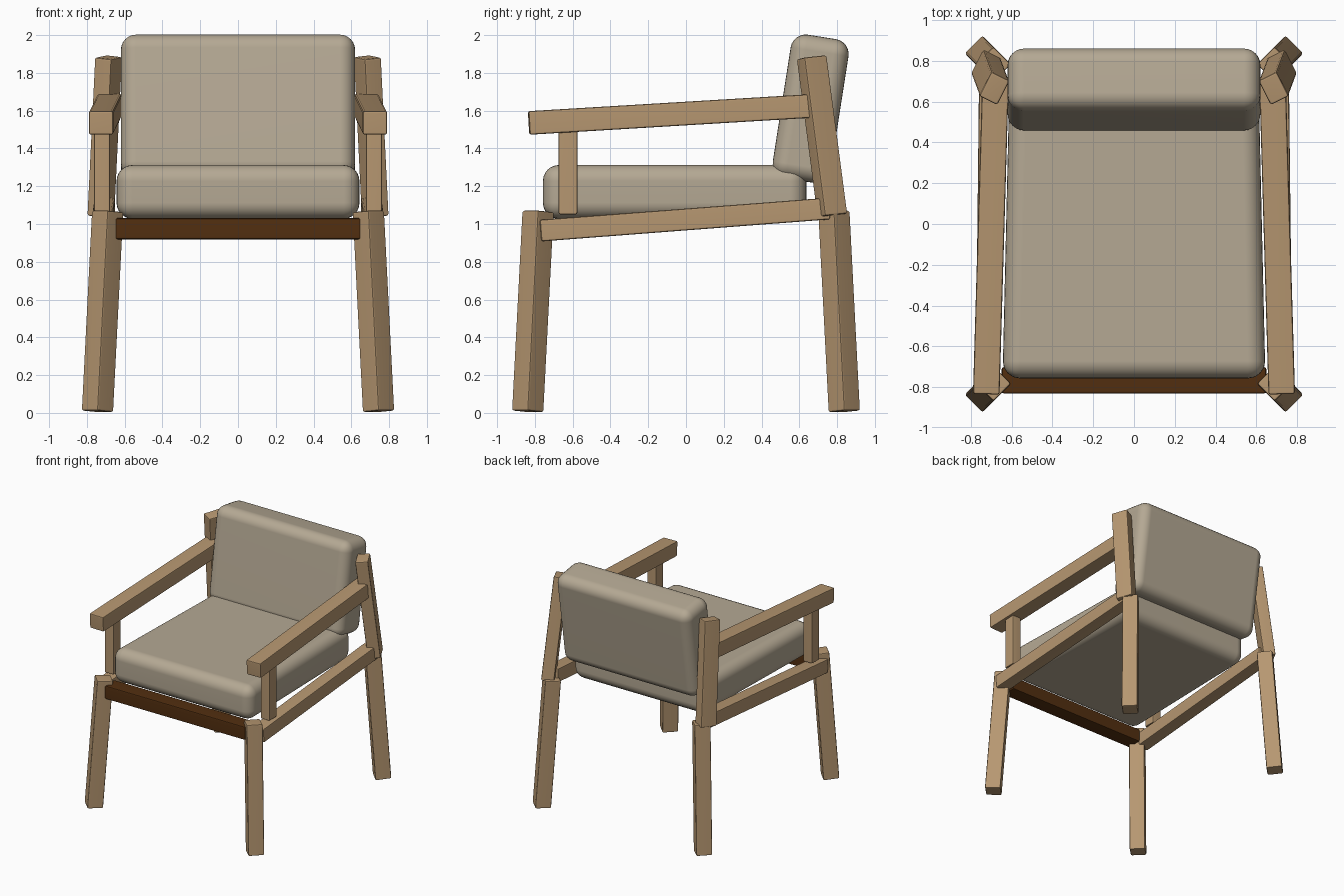
import bpy, bmesh, math
from mathutils import Matrix, Vector

cube = bpy.data.objects.get("Cube")
if cube:
    bpy.data.objects.remove(cube, do_unlink=True)


def material(name, rgb):
    m = bpy.data.materials.new(name)
    m.use_nodes = True
    m.diffuse_color = (*rgb, 1)
    m.node_tree.nodes["Principled BSDF"].inputs["Base Color"].default_value = (*rgb, 1)
    return m


WOOD = material("light wood", (0.47, 0.31, 0.165))
DARK = material("dark wood", (0.085, 0.028, 0.005))
FABRIC = material("beige fabric", (0.46, 0.395, 0.295))


def block(name, size, matrix, mat, bevel, segments, mirror=False, taper=1.0):
    """Box with rounded edges; taper narrows its +y end in x."""
    bm = bmesh.new()
    bmesh.ops.create_cube(bm, size=1)
    for v in bm.verts:
        if v.co.y > 0:
            v.co.x *= taper
        v.co = Vector(a * b for a, b in zip(v.co, size))
    bmesh.ops.bevel(bm, geom=bm.edges[:], offset=bevel, segments=segments,
                    profile=0.5, affect='EDGES')
    bm.transform(matrix)
    bmesh.ops.recalc_face_normals(bm, faces=bm.faces[:])
    mesh = bpy.data.meshes.new(name)
    bm.to_mesh(mesh)
    bm.free()
    mesh.materials.append(mat)
    ob = bpy.data.objects.new(name, mesh)
    bpy.context.collection.objects.link(ob)
    bpy.ops.object.select_all(action='DESELECT')
    ob.select_set(True)
    bpy.context.view_layer.objects.active = ob
    bpy.ops.object.shade_smooth_by_angle(angle=math.radians(40))
    if mirror:
        ob.modifiers.new("Mirror", 'MIRROR')
    ob.modifiers.new("Weighted Normal", 'WEIGHTED_NORMAL').keep_sharp = True
    return ob


def beam(name, start, end, width, depth, turn=0):
    """Mirrored timber from start to end; turn rotates its width direction about z."""
    start, end = Vector(start), Vector(end)
    axis = (end - start).normalized()
    side = Vector((math.cos(math.radians(turn)), math.sin(math.radians(turn)), 0))
    side = (side - axis * side.dot(axis)).normalized()
    rot = Matrix((side, axis.cross(side), axis)).transposed().to_4x4()
    return block(name, (width, depth, (end - start).length),
                 Matrix.Translation((start + end) / 2) @ rot, WOOD, 0.011, 2, mirror=True)


# Splayed legs, set corner-on
for name, s in (("front_legs", -1), ("back_legs", 1)):
    beam(name, (0.744, s * 0.838, 0.008), (0.69, s * 0.783, 1.067), 0.123, 0.123, 45)

# Side frames
beam("side_rails", (0.722, -0.77, 0.965), (0.705, 0.76, 1.082), 0.11, 0.115)
beam("armrests", (0.725, -0.832, 1.535), (0.68, 0.70, 1.627), 0.13, 0.125)
beam("arm_supports", (0.72, -0.625, 1.05), (0.72, -0.625, 1.50), 0.085, 0.1)
beam("back_posts", (0.726, 0.775, 1.045), (0.685, 0.665, 1.883), 0.1, 0.135, 27)

# Front rail
block("front_rail", (1.3, 0.13, 0.112), Matrix.Translation((0, -0.767, 0.975)), DARK, 0.012, 2)

# Cushions
block("seat_cushion", (1.29, 1.395, 0.285), Matrix.Translation((0, -0.06, 1.17)),
      FABRIC, 0.085, 6, taper=0.95)
block("back_cushion", (1.24, 0.31, 0.77),
      Matrix.Translation((0, 0.66, 1.61)) @ Matrix.Rotation(math.radians(-8.9), 4, 'X'),
      FABRIC, 0.08, 6)
